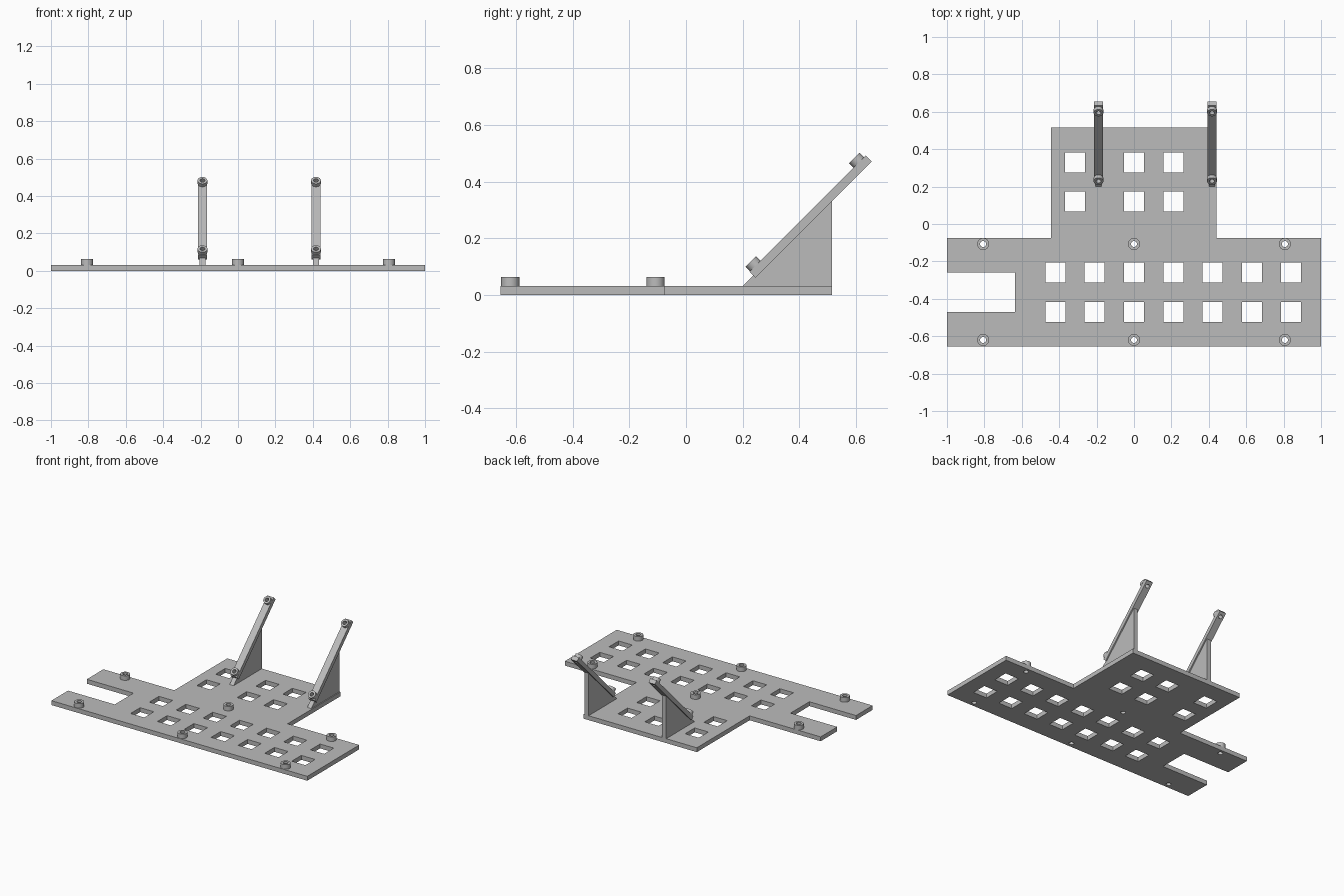
import bpy, bmesh, math
from mathutils import Matrix, Vector

if "Cube" in bpy.data.objects:
    bpy.data.objects.remove(bpy.data.objects["Cube"])

grey = bpy.data.materials.new("plain grey")
grey.use_nodes = True
GREY = (0.5, 0.5, 0.5, 1)
grey.diffuse_color = GREY
grey.node_tree.nodes["Principled BSDF"].inputs["Base Color"].default_value = GREY


def finish(bm, name, tilt=0, x=0):
    """Turn a bmesh into an object, tilted about x and shifted sideways."""
    bmesh.ops.recalc_face_normals(bm, faces=bm.faces)
    mesh = bpy.data.meshes.new(name)
    bm.transform(Matrix.Translation((x, 0, 0)) @ Matrix.Rotation(tilt, 4, "X"))
    bm.to_mesh(mesh)
    bm.free()
    mesh.materials.append(grey)
    obj = bpy.data.objects.new(name, mesh)
    bpy.context.collection.objects.link(obj)
    return obj


def smooth(obj):
    bpy.ops.object.select_all(action="DESELECT")
    obj.select_set(True)
    bpy.context.view_layer.objects.active = obj
    bpy.ops.object.shade_smooth_by_angle(angle=math.radians(30))


def prism(points, direction):
    """Extrude a flat outline."""
    bm = bmesh.new()
    face = bm.faces.new([bm.verts.new(p) for p in points])
    out = bmesh.ops.extrude_face_region(bm, geom=[face])["geom"]
    verts = [v for v in out if isinstance(v, bmesh.types.BMVert)]
    bmesh.ops.translate(bm, verts=verts, vec=Vector(direction))
    return bm


def add_box(bm, center, size):
    m = Matrix.Translation(center) @ Matrix.Diagonal((*size, 1))
    bmesh.ops.create_cube(bm, size=1, matrix=m)


def add_pin(bm, center, radius):
    bmesh.ops.create_cone(bm, cap_ends=True, segments=32, radius1=radius, radius2=radius,
                          depth=0.2, matrix=Matrix.Translation(center))


def tube(bm, x, y, z0, z1, outer, inner, n=32):
    """Hollow round standoff."""
    rings = []
    for r, z in ((outer, z0), (outer, z1), (inner, z1), (inner, z0)):
        rings.append([bm.verts.new((x + r * math.cos(math.tau * i / n),
                                    y + r * math.sin(math.tau * i / n), z)) for i in range(n)])
    for k in range(4):
        a, b = rings[k], rings[(k + 1) % 4]
        for i in range(n):
            j = (i + 1) % n
            bm.faces.new((a[i], a[j], b[j], b[i]))


def cut(obj, cutter):
    mod = obj.modifiers.new("holes", "BOOLEAN")
    mod.operation, mod.solver, mod.object = "DIFFERENCE", "EXACT", cutter
    cutter.hide_render = True
    bpy.context.view_layer.objects.active = obj
    bpy.ops.object.modifier_apply(modifier=mod.name)
    bpy.data.objects.remove(cutter)


# Base plate: wide front, narrower back and a slot in the right edge
T = 0.031
outline = [(-1, -0.655), (1, -0.655), (1, -0.075), (0.44, -0.075), (0.44, 0.515),
           (-0.445, 0.515), (-0.445, -0.075), (-1, -0.075), (-1, -0.26),
           (-0.635, -0.26), (-0.635, -0.47), (-1, -0.47)]
plate = finish(prism([(x, y, 0) for x, y in outline], (0, 0, T)), "base_plate")

# Square windows and screw holes in the plate
P = 0.21
windows = [(P * i, y) for i in range(-2, 5) for y in (-0.26, -0.47)]
windows += [(x, y) for x in (-1.5 * P, 0, P) for y in (0.33, 0.12)]
screws = [(x, y) for x in (-0.807, 0, 0.807) for y in (-0.107, -0.62)]
bm = bmesh.new()
for x, y in windows:
    add_box(bm, (x, y, 0), (0.107, 0.107, 0.2))
for x, y in screws:
    add_pin(bm, (x, y, 0), 0.016)
cut(plate, finish(bm, "plate_cutter"))
smooth(plate)

# Standoffs on the plate
bm = bmesh.new()
for x, y in screws:
    tube(bm, x, y, T, 0.063, 0.032, 0.016)
smooth(finish(bm, "plate_standoffs"))

# Two sloped arms, each with a gusset and two standoffs
TILT = math.radians(45)
LOW, HIGH = -0.130, -0.101
for side, x in (("right", -0.19), ("left", 0.417)):
    gusset = prism([(x - 0.016, 0.2, T), (x - 0.016, 0.515, T), (x - 0.016, 0.515, 0.345)],
                   (0.032, 0, 0))
    finish(gusset, side + "_gusset")

    bm = bmesh.new()
    add_box(bm, (0, 0.506, (LOW + HIGH) / 2), (0.05, 0.58, HIGH - LOW))
    arm = finish(bm, side + "_arm", TILT, x)
    pins, posts = bmesh.new(), bmesh.new()
    for s in (0.245, 0.762):
        add_pin(pins, (0, s, LOW), 0.013)
        tube(posts, 0, s, HIGH, -0.078, 0.026, 0.013)
    cut(arm, finish(pins, "arm_cutter", TILT, x))
    smooth(arm)
    smooth(finish(posts, side + "_arm_standoffs", TILT, x))
